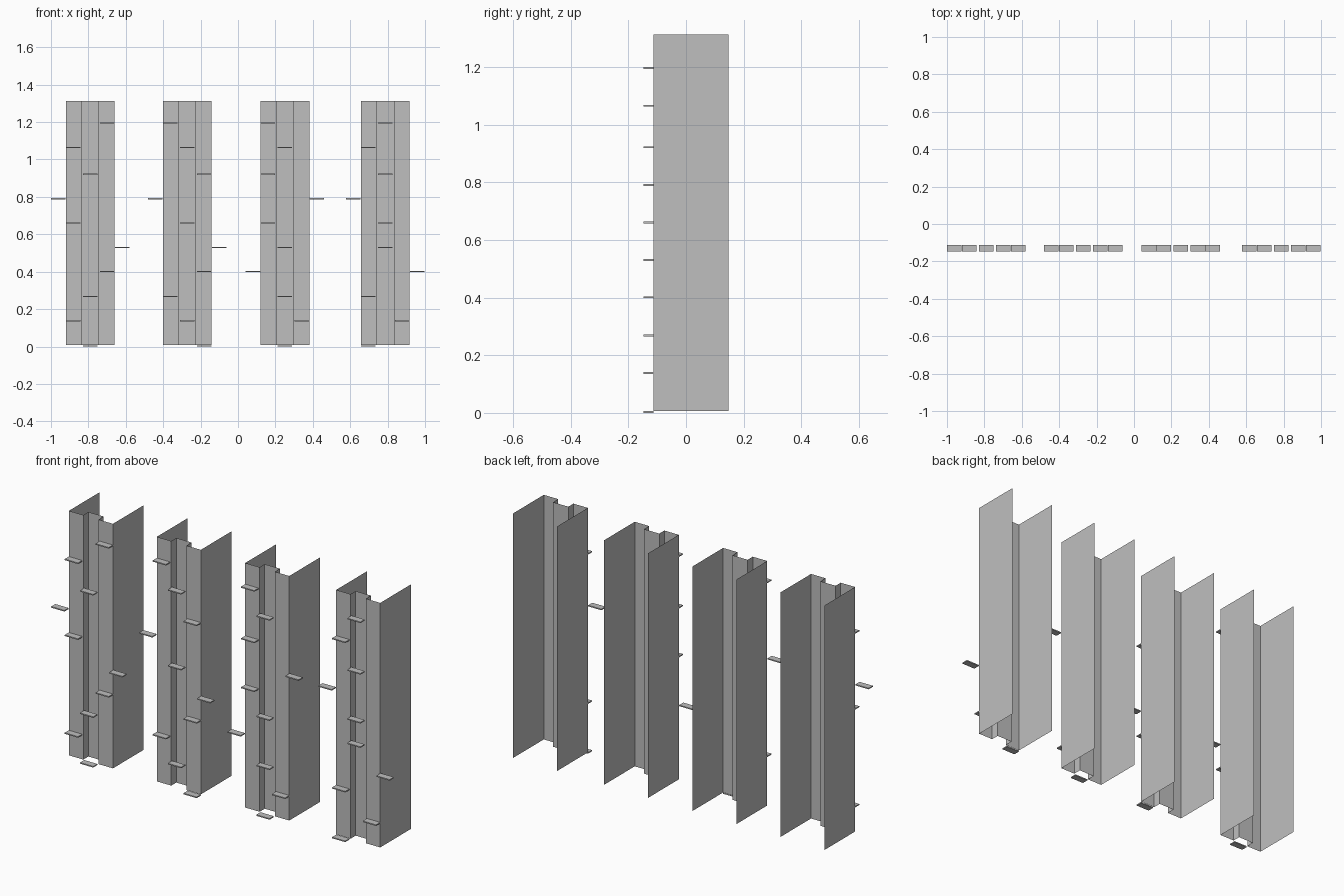
import bpy
import bmesh

if "Cube" in bpy.data.objects:
    bpy.data.objects.remove(bpy.data.objects["Cube"], do_unlink=True)

grey = bpy.data.materials.new("plain_grey")
grey.use_nodes = True
colour = (0.52, 0.52, 0.52, 1)
grey.diffuse_color = colour
grey.node_tree.nodes["Principled BSDF"].inputs["Base Color"].default_value = colour

FRONT, BACK, GROOVE = -0.112, 0.147, -0.069
BOTTOM, TOP = 0.007, 1.312
LEDGE_WIDTH, LEDGE_FRONT, LEDGE_THICK = 0.078, -0.147, 0.006

# Folded sheet outline: open back, shallow groove down the front
PROFILE = [(0, BACK), (0, FRONT), (0.085, FRONT), (0.085, GROOVE),
           (0.175, GROOVE), (0.175, FRONT), (0.26, FRONT), (0.26, BACK)]

# Ledge heights from the top, and left edge of each sideways slot
HEIGHTS = [1.196, 1.065, 0.921, 0.79, 0.66, 0.53, 0.401, 0.268, 0.138, 0.003]
SLOTS = {"a": -0.08, "b": 0, "c": 0.09, "d": 0.182, "e": 0.262}

# Left edge of each column with its ledge slots, top to bottom
COLUMNS = [(-0.92, "dbcabedcbc"), (-0.401, "bcdacedbcd"),
           (0.121, "bcbebcacdc"), (0.658, "cbcaccebdb")]


def finish(bm, name):
    mesh = bpy.data.meshes.new(name)
    bm.to_mesh(mesh)
    bm.free()
    mesh.materials.append(grey)
    bpy.context.collection.objects.link(bpy.data.objects.new(name, mesh))


def folded_sheet(name, left):
    bm = bmesh.new()
    low = [bm.verts.new((left + x, y, BOTTOM)) for x, y in PROFILE]
    high = [bm.verts.new((left + x, y, TOP)) for x, y in PROFILE]
    for i in range(len(PROFILE) - 1):
        bm.faces.new((low[i], low[i + 1], high[i + 1], high[i]))
    finish(bm, name)


def ledges(name, left, slots):
    bm = bmesh.new()
    depth = FRONT - LEDGE_FRONT
    for z, slot in zip(HEIGHTS, slots):
        box = bmesh.ops.create_cube(bm, size=1)["verts"]
        bmesh.ops.scale(bm, verts=box, vec=(LEDGE_WIDTH, depth, LEDGE_THICK))
        x = left + SLOTS[slot] + LEDGE_WIDTH / 2
        bmesh.ops.translate(bm, verts=box, vec=(x, FRONT - depth / 2, z))
    finish(bm, name)


for number, (left, slots) in enumerate(COLUMNS, 1):
    folded_sheet(f"column_sheet_{number}", left)
    ledges(f"column_ledges_{number}", left, slots)
